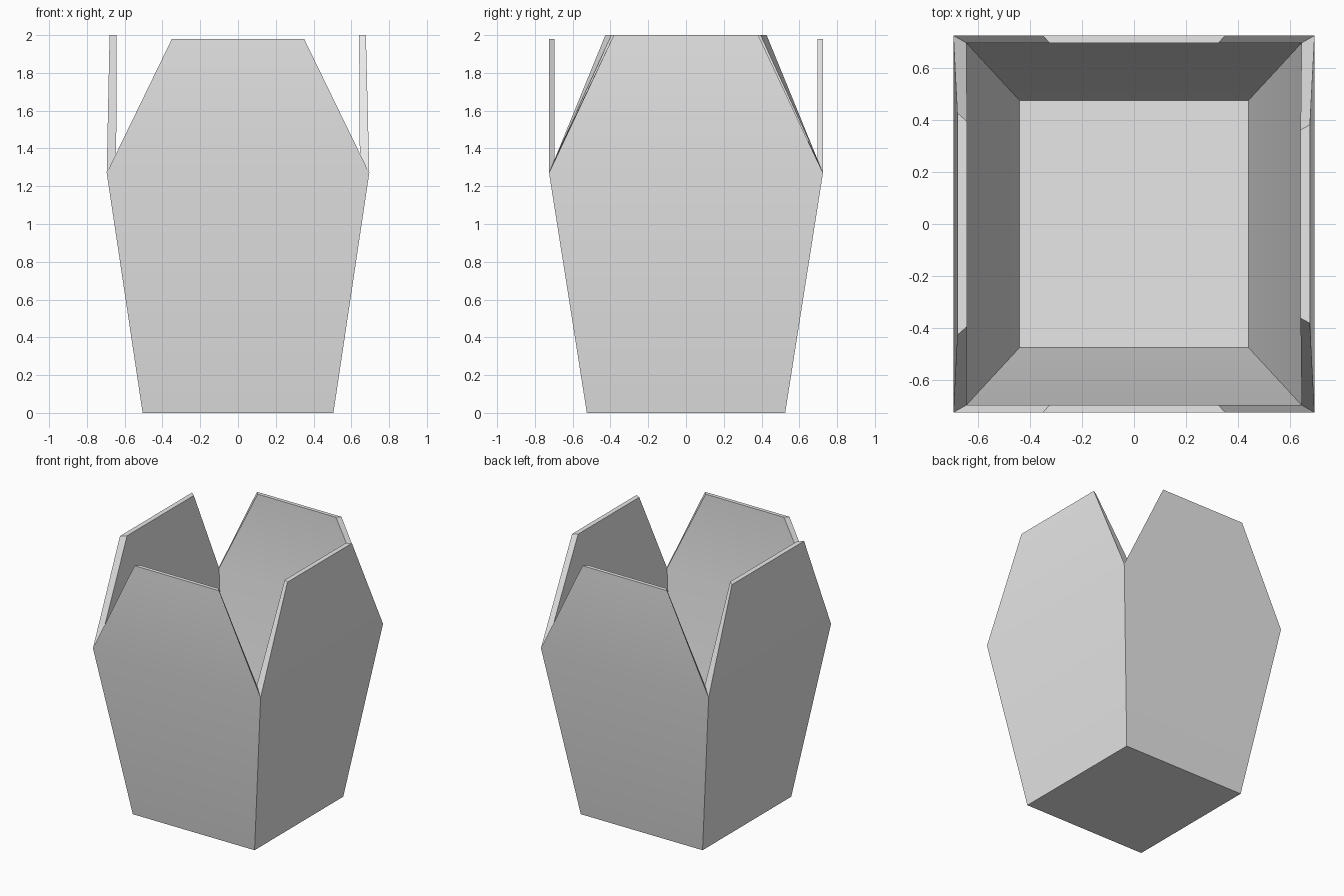
import bpy, bmesh, math

if "Cube" in bpy.data.objects:
    bpy.data.objects.remove(bpy.data.objects["Cube"])

card = bpy.data.materials.new("light_grey_card")
card.diffuse_color = (0.8, 0.8, 0.8, 1)
card.use_nodes = True
card.node_tree.nodes["Principled BSDF"].inputs["Base Color"].default_value = card.diffuse_color

bm = bmesh.new()


def ring(x, y, z):
    """Four corners, counter-clockwise from front left."""
    return [bm.verts.new((sx * x, sy * y, z))
            for sx, sy in ((-1, -1), (1, -1), (1, 1), (-1, 1))]


# Tapered tub: outer and inner shells
base = ring(0.505, 0.525, 0.0)
rim = ring(0.695, 0.725, 1.27)
inner_rim = ring(0.645, 0.697, 1.34)
floor = ring(0.44, 0.475, 0.035)
bm.faces.new(base[::-1])
bm.faces.new(floor)

# Flap per side: (outer distance, inner distance, outer half width, inner half width, height)
front_back = (0.725, 0.697, 0.35, 0.325, 1.98)
right = (0.677, 0.641, 0.382, 0.362, 2.0)
left = (0.68, 0.643, 0.427, 0.395, 2.0)

for i, (d_out, d_in, w_out, w_in, h) in enumerate((front_back, right, front_back, left)):
    j = (i + 1) % 4
    a = i * math.pi / 2
    c, s = round(math.cos(a)), round(math.sin(a))

    def tip(w, d):
        # front-side point turned to side i
        return bm.verts.new((w * c + d * s, w * s - d * c, h))

    o0, o1 = tip(-w_out, d_out), tip(w_out, d_out)
    n0, n1 = tip(-w_in, d_in), tip(w_in, d_in)
    for f in ((base[i], base[j], rim[j], rim[i]),               # outer wall
              (floor[j], floor[i], inner_rim[i], inner_rim[j]), # inner wall
              (rim[i], rim[j], o1, o0),                         # outer flap
              (inner_rim[j], inner_rim[i], n0, n1),             # inner flap
              (o0, o1, n1, n0),                                 # top edge
              (rim[j], inner_rim[j], n1, o1),                   # slanted edges
              (inner_rim[i], rim[i], o0, n0)):
        bm.faces.new(f)

bmesh.ops.recalc_face_normals(bm, faces=bm.faces)
mesh = bpy.data.meshes.new("open_carton")
bm.to_mesh(mesh)
bm.free()
mesh.materials.append(card)
carton = bpy.data.objects.new("open_carton", mesh)
bpy.context.collection.objects.link(carton)

# Soft fold between wall and flap, sharp corners
bpy.context.view_layer.objects.active = carton
carton.select_set(True)
bpy.ops.object.shade_smooth_by_angle(angle=math.radians(30))
